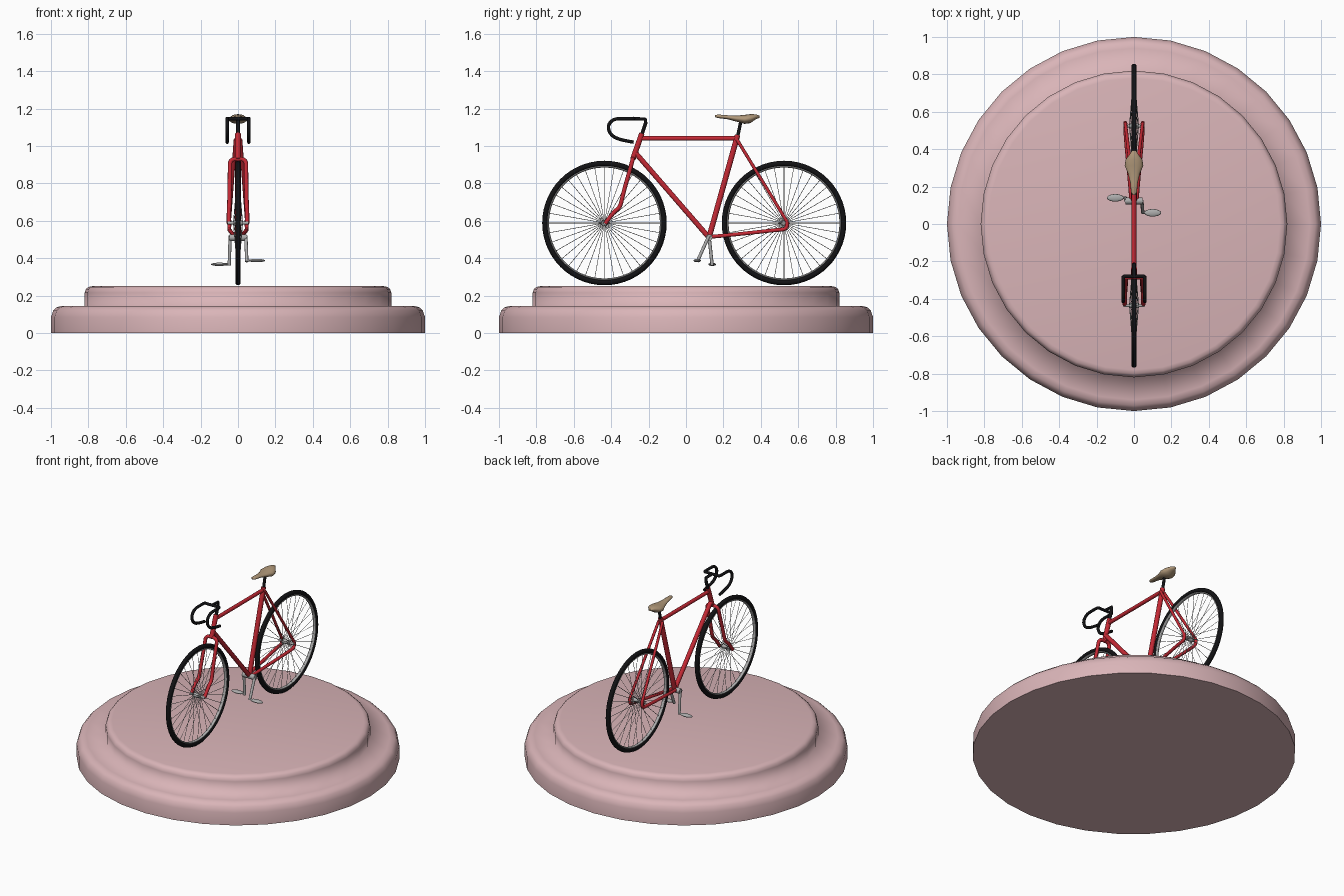
import bpy, bmesh, math
from math import sin, cos, pi
from mathutils import Vector

if "Cube" in bpy.data.objects:
    bpy.data.objects.remove(bpy.data.objects["Cube"])


def material(name, rgb):
    m = bpy.data.materials.new(name)
    m.diffuse_color = (*rgb, 1)
    m.use_nodes = True
    m.node_tree.nodes["Principled BSDF"].inputs["Base Color"].default_value = m.diffuse_color
    return m


PINK = material("dusty pink", (0.70, 0.46, 0.48))
RED = material("frame red", (0.56, 0.022, 0.035))
BLACK = material("black rubber", (0.006, 0.006, 0.007))
METAL = material("silver metal", (0.42, 0.42, 0.42))
TAN = material("tan leather", (0.43, 0.31, 0.19))


def finish(obj, name, mat, angle=50):
    obj.name = name
    obj.data.materials.clear()
    obj.data.materials.append(mat)
    bpy.ops.object.select_all(action='DESELECT')
    obj.select_set(True)
    bpy.context.view_layer.objects.active = obj
    if angle:
        bpy.ops.object.shade_smooth_by_angle(angle=math.radians(angle))
    return obj


def tubes(name, paths, radius, mat, curved=False, res=3):
    """Round tubes along one or more paths, turned into one mesh."""
    cu = bpy.data.curves.new(name, 'CURVE')
    cu.dimensions = '3D'
    cu.bevel_depth = radius
    cu.bevel_resolution = res
    cu.use_fill_caps = True
    for path in paths:
        s = cu.splines.new('NURBS' if curved else 'POLY')
        s.points.add(len(path) - 1)
        for p, co in zip(s.points, path):
            p.co = (*co, 1)
        if curved:
            s.use_endpoint_u = True
            s.order_u = 3
            s.resolution_u = 6
    obj = bpy.data.objects.new(name, cu)
    bpy.context.collection.objects.link(obj)
    bpy.ops.object.select_all(action='DESELECT')
    obj.select_set(True)
    bpy.context.view_layer.objects.active = obj
    bpy.ops.object.convert(target='MESH')
    return finish(bpy.context.object, name, mat)


def both_sides(path):
    return [path, [(-x, y, z) for x, y, z in path]]


def ring(name, centre, major, minor, width, mat):
    bpy.ops.mesh.primitive_torus_add(major_radius=major, minor_radius=minor, major_segments=56,
                                     minor_segments=10, location=centre, rotation=(0, pi / 2, 0))
    obj = bpy.context.object
    obj.scale = (1, 1, width)
    return finish(obj, name, mat, 80)


def mesh_object(name, bm, mat, angle):
    bmesh.ops.recalc_face_normals(bm, faces=bm.faces)
    me = bpy.data.meshes.new(name)
    bm.to_mesh(me)
    bm.free()
    obj = bpy.data.objects.new(name, me)
    bpy.context.collection.objects.link(obj)
    return finish(obj, name, mat, angle)


def loft(name, sections, mat, angle):
    """Skin a list of closed loops and cap both ends."""
    bm = bmesh.new()
    loops = [[bm.verts.new(p) for p in s] for s in sections]
    n = len(loops[0])
    for a, b in zip(loops, loops[1:]):
        for i in range(n):
            j = (i + 1) % n
            bm.faces.new((a[i], a[j], b[j], b[i]))
    bm.faces.new(loops[0])
    bm.faces.new(loops[-1])
    return mesh_object(name, bm, mat, angle)


# Two-tier round plinth, smooth except for the bottom rim
profile = [(1, 0), (1, 0.085), (0.988, 0.12), (0.97, 0.137), (0.94, 0.145), (0.82, 0.145),
           (0.82, 0.215), (0.813, 0.235), (0.8, 0.246), (0.78, 0.25)]
base = loft("plinth", [[(r * cos(2 * pi * i / 32), r * sin(2 * pi * i / 32), z) for i in range(32)]
                       for r, z in profile], PINK, 100)
me = base.data
for e in me.edges:
    if all(me.vertices[v].co.z < 0.001 for v in e.vertices):
        e.use_edge_sharp = True

# Wheels: tyre, rim, hub, axle and laced spokes
FRONT, REAR = Vector((0, -0.436, 0.588)), Vector((0, 0.524, 0.588))
for label, c in (("front", FRONT), ("rear", REAR)):
    ring(label + "_tyre", c, 0.318, 0.0148, 1, BLACK)
    ring(label + "_rim", c, 0.302, 0.0055, 1.9, METAL)
    spokes = []
    for i in range(36):
        a = 2 * pi * i / 36
        x = 0.024 if i % 2 else -0.024
        d = Vector((0, cos(a), sin(a)))
        spokes.append([c + d * 0.012 + Vector((x, 0, 0)), c + d * 0.3])
    tubes(label + "_spokes", spokes, 0.0015, METAL, res=0)
    tubes(label + "_hub", [[c - Vector((0.028, 0, 0)), c + Vector((0.028, 0, 0))]], 0.014, METAL)
    tubes(label + "_axle", [[c - Vector((0.056, 0, 0)), c + Vector((0.056, 0, 0))]], 0.008, METAL)

# Frame tubes
BB, SEAT = (0, 0.123, 0.51), (0, 0.271, 1.04)
tubes("head_tube", [[(0, -0.236, 1.066), (0, -0.284, 0.93)]], 0.0155, RED)
tubes("top_tube", [[(0, -0.243, 1.04), SEAT]], 0.0125, RED)
tubes("seat_tube", [[BB, (0, 0.276, 1.058)]], 0.0155, RED)
tubes("down_tube", [[(0, -0.272, 0.965), BB]], 0.0145, RED)
tubes("seat_stays", both_sides([(0.014, 0.272, 1.035), (0.046, 0.537, 0.6)]), 0.009, RED)
tubes("chain_stays", both_sides([(0.014, 0.123, 0.513), (0.024, 0.25, 0.525), (0.046, 0.48, 0.55),
                                 (0.047, 0.55, 0.556), (0.046, 0.537, 0.603)]), 0.0105, RED, True)
tubes("fork", both_sides([(0, -0.284, 0.93), (0.043, -0.284, 0.934), (0.043, -0.3, 0.87),
                          (0.045, -0.335, 0.75), (0.047, -0.352, 0.67), (0.049, -0.385, 0.65),
                          (0.049, -0.432, 0.585)]), 0.0115, RED, True)

# Drop handlebar and stem
tubes("stem", [[(0, -0.238, 1.055), (0, -0.216, 1.122), (0, -0.218, 1.143), (0, -0.28, 1.146)]],
      0.0105, BLACK)
tubes("handlebar", both_sides([(0, -0.28, 1.146), (0.045, -0.28, 1.146), (0.058, -0.28, 1.146),
                               (0.058, -0.32, 1.146), (0.058, -0.385, 1.146), (0.058, -0.42, 1.11),
                               (0.058, -0.405, 1.06), (0.058, -0.355, 1.032),
                               (0.058, -0.28, 1.02)]), 0.0095, BLACK, True)

# Saddle lofted from oval sections (y, half width, top, bottom) on its post
saddle = [(0.155, 0.006, 1.164, 1.154), (0.17, 0.016, 1.168, 1.149), (0.22, 0.02, 1.164, 1.143),
          (0.27, 0.032, 1.162, 1.13), (0.313, 0.05, 1.166, 1.118), (0.345, 0.044, 1.17, 1.122),
          (0.372, 0.024, 1.169, 1.142), (0.392, 0.01, 1.163, 1.15)]
loft("saddle", [[(w * cos(2 * pi * i / 16), y, (t + b) / 2 + (t - b) / 2 * sin(2 * pi * i / 16))
                 for i in range(16)] for y, w, t, b in saddle], TAN, 70)
tubes("seat_post", [[(0, 0.276, 1.05), (0, 0.294, 1.135)]], 0.0095, BLACK)

# Bottom bracket, cranks and pedals
tubes("bottom_bracket", [[(-0.046, 0.123, 0.51), (0.046, 0.123, 0.51)]], 0.018, METAL)
for label, s, y, z in (("left", -1, 0.14, 0.367), ("right", 1, 0.06, 0.387)):
    tubes(label + "_crank", [[(s * 0.042, 0.123, 0.52), (s * 0.047, y, z - 0.006)]], 0.009, METAL)
    tubes(label + "_pedal_axle", [[(s * 0.045, y, z), (s * 0.13, y, z)]], 0.006, METAL)
    bpy.ops.mesh.primitive_uv_sphere_add(segments=20, ring_count=10, radius=1,
                                         location=(s * 0.1, y, z))
    pedal = bpy.context.object
    pedal.scale = (0.045, 0.02, 0.009)
    finish(pedal, label + "_pedal", METAL, 80)
